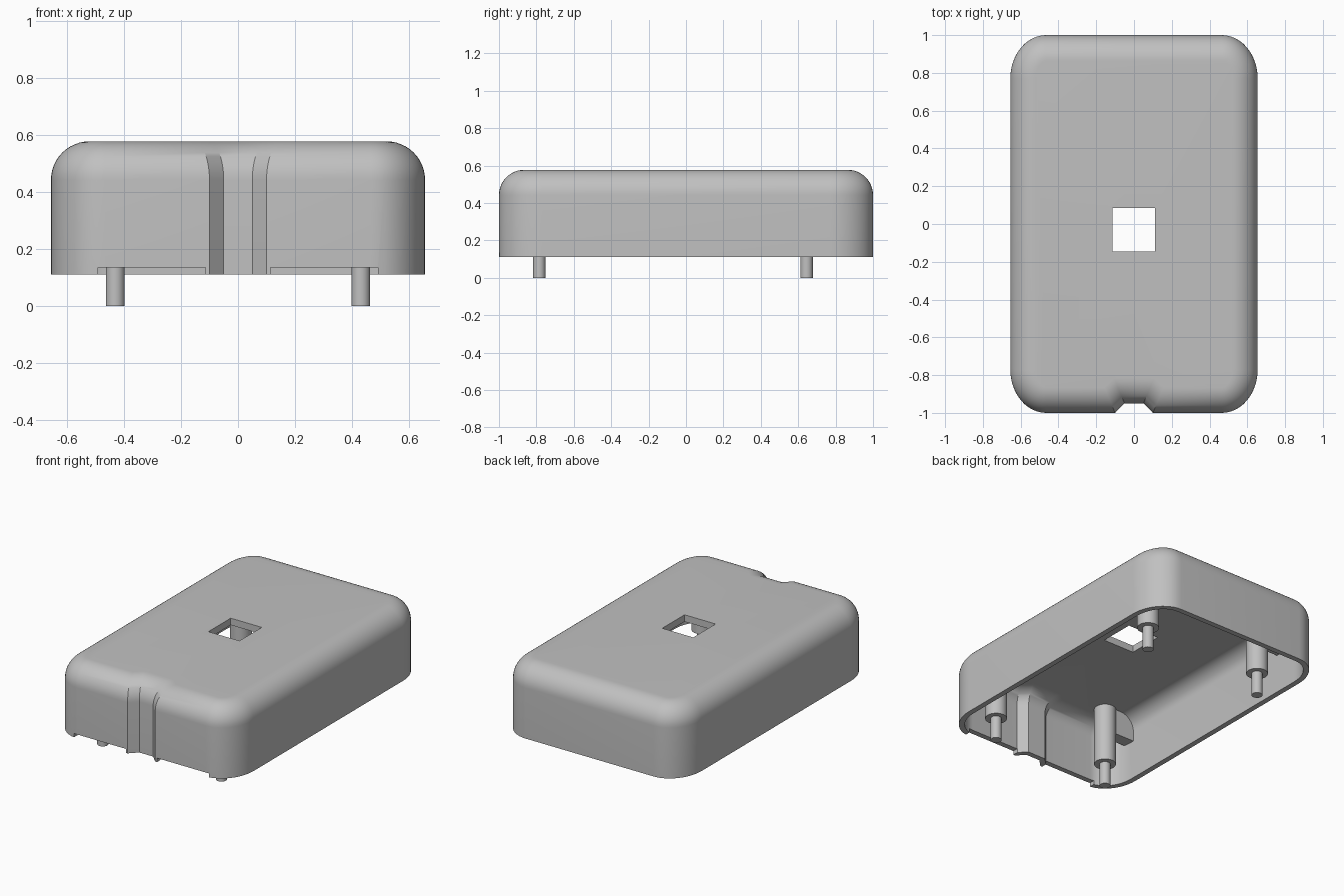
import bpy, bmesh, math

if "Cube" in bpy.data.objects:
    bpy.data.objects.remove(bpy.data.objects["Cube"])

HALF_W, HALF_L = 0.655, 1.0        # plan half sizes
BASE, TOP = 0.11, 0.577            # shell bottom and top
WALL, ROOF = 0.035, 0.045          # thicknesses
POSTS = [(sx * 0.43, y) for sx in (-1, 1) for y in (-0.785, 0.645)]

grey = bpy.data.materials.new("plastic_grey")
grey.diffuse_color = (0.53, 0.53, 0.53, 1)
grey.use_nodes = True
grey.node_tree.nodes["Principled BSDF"].inputs["Base Color"].default_value = grey.diffuse_color


def make(name, bm):
    bmesh.ops.recalc_face_normals(bm, faces=bm.faces)
    me = bpy.data.meshes.new(name)
    bm.to_mesh(me)
    bm.free()
    ob = bpy.data.objects.new(name, me)
    bpy.context.collection.objects.link(ob)
    me.materials.append(grey)
    return ob


def smooth(ob):
    bpy.ops.object.select_all(action='DESELECT')
    ob.select_set(True)
    bpy.context.view_layer.objects.active = ob
    bpy.ops.object.shade_smooth_by_angle(angle=math.radians(30))


def box(name, x0, x1, y0, y1, z0, z1):
    bm = bmesh.new()
    bmesh.ops.create_cube(bm, size=1)
    for v in bm.verts:
        v.co.x = x1 if v.co.x > 0 else x0
        v.co.y = y1 if v.co.y > 0 else y0
        v.co.z = z1 if v.co.z > 0 else z0
    return make(name, bm)


def outline(d):
    """Rounded plan with a flared front groove, offset inward by d."""
    rx, ry, n = 0.19 - d, 0.23 - d, 12
    w, l = HALF_W - d, HALF_L - d
    k = d * math.tan(math.radians(22.5))
    pts = [(-0.1 - k, -l), (-0.05 - k, -0.95 + d),
           (0.05 + k, -0.95 + d), (0.1 + k, -l)]
    corners = [(1, -1, -90), (1, 1, 0), (-1, 1, 90), (-1, -1, 180)]
    for sx, sy, start in corners:
        for i in range(n + 1):
            a = math.radians(start + 90 * i / n)
            pts.append((sx * (w - rx) + rx * math.cos(a),
                        sy * (l - ry) + ry * math.sin(a)))
    return pts


def section(d0, top, r, n=12):
    """Wall and top fillet as (inset, height) pairs."""
    out = [(d0, BASE)]
    for i in range(n + 1):
        a = math.pi / 2 * i / n
        out.append((d0 + r * (1 - math.cos(a)), top - r + r * math.sin(a)))
    return out


# Hollow shell: outer skin, inner skin and bottom rim
bm = bmesh.new()


def skin(profile):
    rings = [[bm.verts.new((x, y, z)) for x, y in outline(d)] for d, z in profile]
    for a, b in zip(rings, rings[1:]):
        bridge(a, b)
    bm.faces.new(rings[-1])
    return rings[0]


def bridge(a, b):
    for i in range(len(a)):
        j = (i + 1) % len(a)
        bm.faces.new((a[i], a[j], b[j], b[i]))


bridge(skin(section(0, TOP, 0.135)), skin(section(WALL, TOP - ROOF, 0.1)))
shell = make("shell", bm)

# Square window in the roof and two slots under the front edge
cutters = [box("window_cutter", -0.113, 0.112, -0.145, 0.086, 0.45, 0.7),
           box("left_slot_cutter", -0.49, -0.113, -1.1, -0.9, 0.0, 0.136),
           box("right_slot_cutter", 0.113, 0.49, -1.1, -0.9, 0.0, 0.136)]
bpy.context.view_layer.objects.active = shell
for c in cutters:
    c.hide_render = True
    m = shell.modifiers.new("cut", 'BOOLEAN')
    m.operation, m.solver, m.object = 'DIFFERENCE', 'EXACT', c
    bpy.ops.object.modifier_apply(modifier=m.name)
for c in cutters:
    bpy.data.objects.remove(c)
smooth(shell)

# Stepped posts with locating pins, each tied to the side wall by a rib
RIB = [(0.43, 0.365), (0.63, 0.365), (0.63, 0.46), (0.59, 0.535), (0.43, 0.535)]
for x, y in POSTS:
    bm = bmesh.new()
    rings = []
    for r, z in [(0.033, 0), (0.033, 0.15), (0.066, 0.15), (0.066, 0.55)]:
        rings.append([bm.verts.new((x + r * math.cos(math.tau * i / 32),
                                    y + r * math.sin(math.tau * i / 32), z))
                      for i in range(32)])
    for a, b in zip(rings, rings[1:]):
        bridge(a, b)
    bm.faces.new(rings[0])
    bm.faces.new(rings[-1])
    smooth(make("post", bm))

    s = 1 if x > 0 else -1
    bm = bmesh.new()
    a, b = [[bm.verts.new((s * px, y + dy, pz)) for px, pz in RIB]
            for dy in (-0.04, 0.04)]
    bridge(a, b)
    bm.faces.new(a)
    bm.faces.new(b)
    make("rib", bm)
